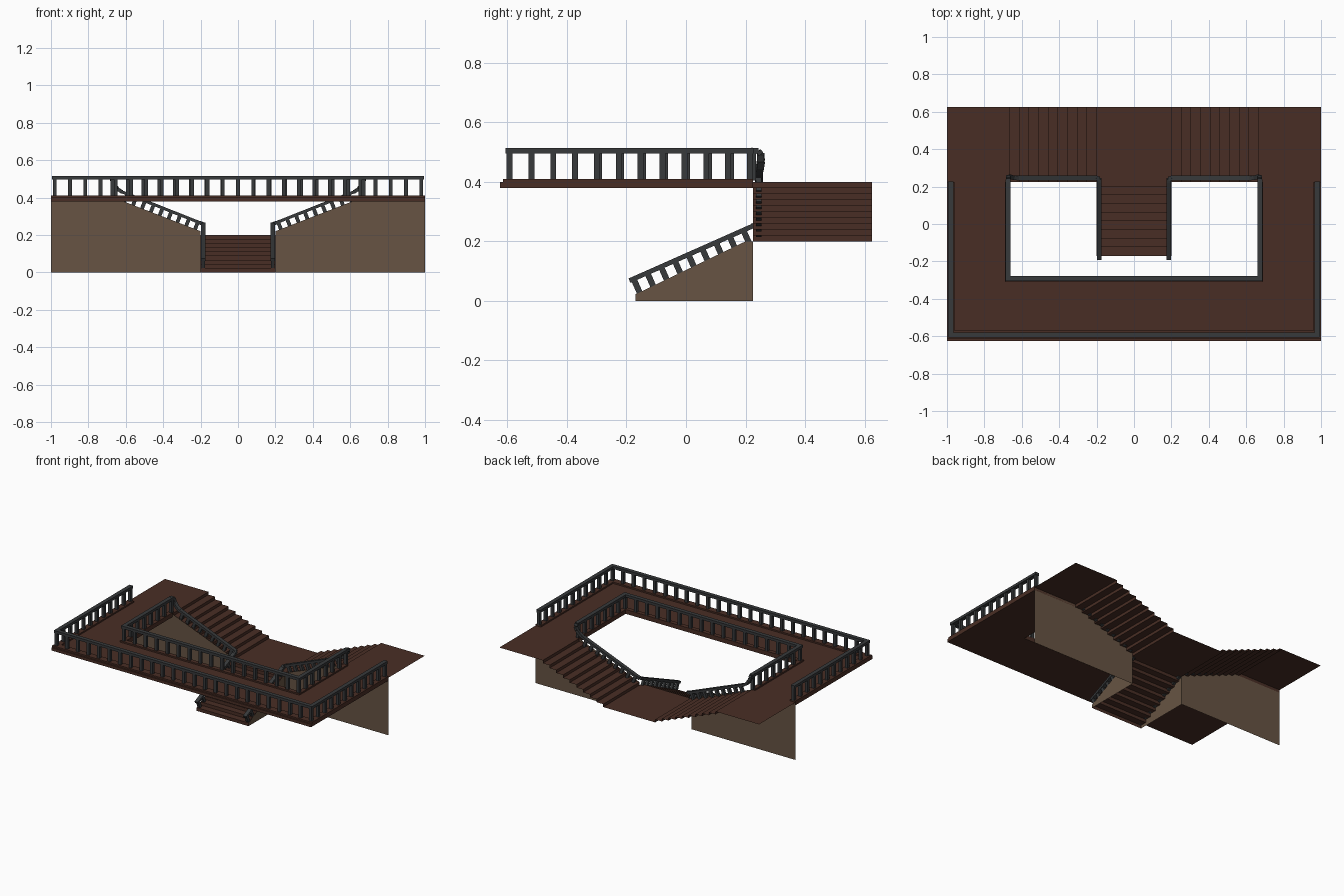
import bpy, bmesh
from mathutils import Vector as V

if "Cube" in bpy.data.objects:
    bpy.data.objects.remove(bpy.data.objects["Cube"])


def material(name, rgb):
    m = bpy.data.materials.new(name)
    m.diffuse_color = (*rgb, 1)
    m.use_nodes = True
    m.node_tree.nodes["Principled BSDF"].inputs["Base Color"].default_value = m.diffuse_color
    return m


WOOD = material("dark_wood", (0.066, 0.027, 0.018))
PLASTER = material("tan_wall", (0.135, 0.088, 0.056))
METAL = material("charcoal_rail", (0.038, 0.041, 0.043))


def finish(bm, name, mat):
    me = bpy.data.meshes.new(name)
    bm.to_mesh(me)
    bm.free()
    me.materials.append(mat)
    ob = bpy.data.objects.new(name, me)
    bpy.context.collection.objects.link(ob)
    return ob


def face(bm, pts):
    return bm.faces.new([bm.verts.new(p) for p in pts])


def bar(bm, a, b, w, h, side=None):
    """Box from a to b, w wide along 'side', h along the other axis."""
    a, b = V(a), V(b)
    d = (b - a).normalized()
    s = V(side) if side else d.cross(V((0, 0, 1)))
    s = s - d * s.dot(d)
    s.normalize()
    u = s.cross(d)
    ring = [(-1, -1), (1, -1), (1, 1), (-1, 1)]
    va = [bm.verts.new(a + s * i * w / 2 + u * j * h / 2) for i, j in ring]
    vb = [bm.verts.new(b + s * i * w / 2 + u * j * h / 2) for i, j in ring]
    bm.faces.new(va[::-1])
    bm.faces.new(vb)
    for k in range(4):
        n = (k + 1) % 4
        bm.faces.new((va[k], va[n], vb[n], vb[k]))


def box(bm, x0, x1, y0, y1, z0, z1):
    ym = (y0 + y1) / 2
    bar(bm, (x0, ym, (z0 + z1) / 2), (x1, ym, (z0 + z1) / 2), y1 - y0, z1 - z0)


def step_profile(start, run, z0, rise, count):
    pts = [(start, z0)]
    for k in range(count):
        pts.append((start + k * run, z0 + (k + 1) * rise))
        if k < count - 1:
            pts.append((start + (k + 1) * run, z0 + (k + 1) * rise))
    return pts


# Upper walkway: U-shaped slab around the stairwell
bm = bmesh.new()
X, Y, B, HX, HY = 1.0, 0.625, 0.225, 0.66, -0.28
u = [(-X, -Y), (X, -Y), (X, B), (HX, B), (HX, HY), (-HX, HY), (-HX, B), (-X, B)]
f = face(bm, [(x, y, 0.38) for x, y in u])
r = bmesh.ops.extrude_face_region(bm, geom=[f])
bmesh.ops.translate(bm, vec=(0, 0, 0.02),
                    verts=[v for v in r["geom"] if isinstance(v, bmesh.types.BMVert)])
if f.is_valid is False or not any(abs(g.normal.z) > .9 and g.calc_center_median().z < .381 for g in bm.faces):
    face(bm, [(x, y, 0.38) for x, y in u])
bmesh.ops.recalc_face_normals(bm, faces=bm.faces)
finish(bm, "walkway", WOOD)

# Low curbs below the railings
bm = bmesh.new()
box(bm, -X, X, -0.615, -0.57, 0.4, 0.41)
box(bm, -HX - 0.03, HX + 0.03, HY - 0.03, HY, 0.4, 0.41)
for s in (-1, 1):
    for lo, hi, y0 in ((0.96, X, -0.57), (HX, HX + 0.03, HY)):
        box(bm, min(s * lo, s * hi), max(s * lo, s * hi), y0, B, 0.4, 0.41)
finish(bm, "railing_curbs", WOOD)

# Central flight and landing
bm = bmesh.new()
prof = step_profile(-0.17, 0.37 / 8, 0, 0.2 / 9, 9) + [(Y, 0.2)]
for (y0, z0), (y1, z1) in zip(prof, prof[1:]):
    face(bm, [(-0.2, y0, z0), (0.2, y0, z0), (0.2, y1, z1), (-0.2, y1, z1)])
bmesh.ops.remove_doubles(bm, verts=bm.verts, dist=1e-5)
finish(bm, "central_flight", WOOD)

# Side flights with rear decks
bm = bmesh.new()
prof = step_profile(0.2, 0.465 / 9, 0.2, 0.02, 10) + [(X, 0.4)]
for s in (-1, 1):
    for (x0, z0), (x1, z1) in zip(prof, prof[1:]):
        q = [(s * x0, B, z0), (s * x1, B, z1), (s * x1, Y, z1), (s * x0, Y, z0)]
        face(bm, q if s > 0 else q[::-1])
bmesh.ops.remove_doubles(bm, verts=bm.verts, dist=1e-5)
finish(bm, "side_flights", WOOD)

# Thin stringer walls
bm = bmesh.new()
for s in (-1, 1):
    face(bm, [(s * 0.2, y, z) for y, z in
              ((-0.17, 0), (B, 0), (B, 0.2), (0.2, 0.2), (-0.17, 0.022))][::s])
    face(bm, [(s * x, B, z) for x, z in
              ((0.2, 0), (X, 0), (X, 0.4), (0.665, 0.4), (0.2, 0.22))][::s])
finish(bm, "stair_walls", PLASTER)


def level_railing(bm, a, b, n):
    a, b = V(a), V(b)
    d = (b - a).normalized() * 0.012
    bar(bm, a - d + V((0, 0, 0.505)), b + d + V((0, 0, 0.505)), 0.028, 0.018)
    for k in range(n + 1):
        p = a.lerp(b, k / n)
        bar(bm, p + V((0, 0, 0.405)), p + V((0, 0, 0.498)), 0.02, 0.02, (1, 0, 0))


def sloped_railing(bm, a, b, n, drop, side):
    """Handrail from a to b with balusters square to the slope."""
    a, b, side = V(a), V(b), V(side)
    bar(bm, a, b, 0.026, 0.016, side)
    nrm = (b - a).normalized().cross(side).normalized()
    if nrm.z > 0:
        nrm = -nrm
    for k in range(n):
        p = a.lerp(b, (k + 0.3) / n)
        bar(bm, p, p + nrm * drop, 0.018, 0.02, side)


# Outer railing
bm = bmesh.new()
level_railing(bm, (-0.98, -0.593, 0), (0.98, -0.593, 0), 24)
for s in (-1, 1):
    level_railing(bm, (s * 0.98, -0.593, 0), (s * 0.98, 0.215, 0), 11)
finish(bm, "outer_railing", METAL)

# Inner railing round the stairwell
bm = bmesh.new()
level_railing(bm, (-0.673, -0.292, 0), (0.673, -0.292, 0), 16)
for s in (-1, 1):
    level_railing(bm, (s * 0.673, -0.292, 0), (s * 0.673, 0.225, 0), 7)
finish(bm, "inner_railing", METAL)

# Stair railings, with swept joints at landing and walkway
bm = bmesh.new()
for s in (-1, 1):
    sloped_railing(bm, (s * 0.186, -0.19, 0.068), (s * 0.186, 0.225, 0.252), 9, 0.055, (1, 0, 0))
    sloped_railing(bm, (s * 0.2, 0.245, 0.264), (s * 0.625, 0.245, 0.432), 9, 0.055, (0, 1, 0))
    for path in ([(0.186, 0.222, 0.251), (0.186, 0.242, 0.258), (0.205, 0.245, 0.266)],
                 [(0.62, 0.245, 0.43), (0.645, 0.248, 0.446), (0.663, 0.252, 0.47),
                  (0.672, 0.251, 0.493), (0.673, 0.243, 0.504), (0.673, 0.22, 0.506)]):
        for p, q in zip(path, path[1:]):
            bar(bm, (s * p[0], p[1], p[2]), (s * q[0], q[1], q[2]), 0.024, 0.018)
finish(bm, "stair_railings", METAL)
